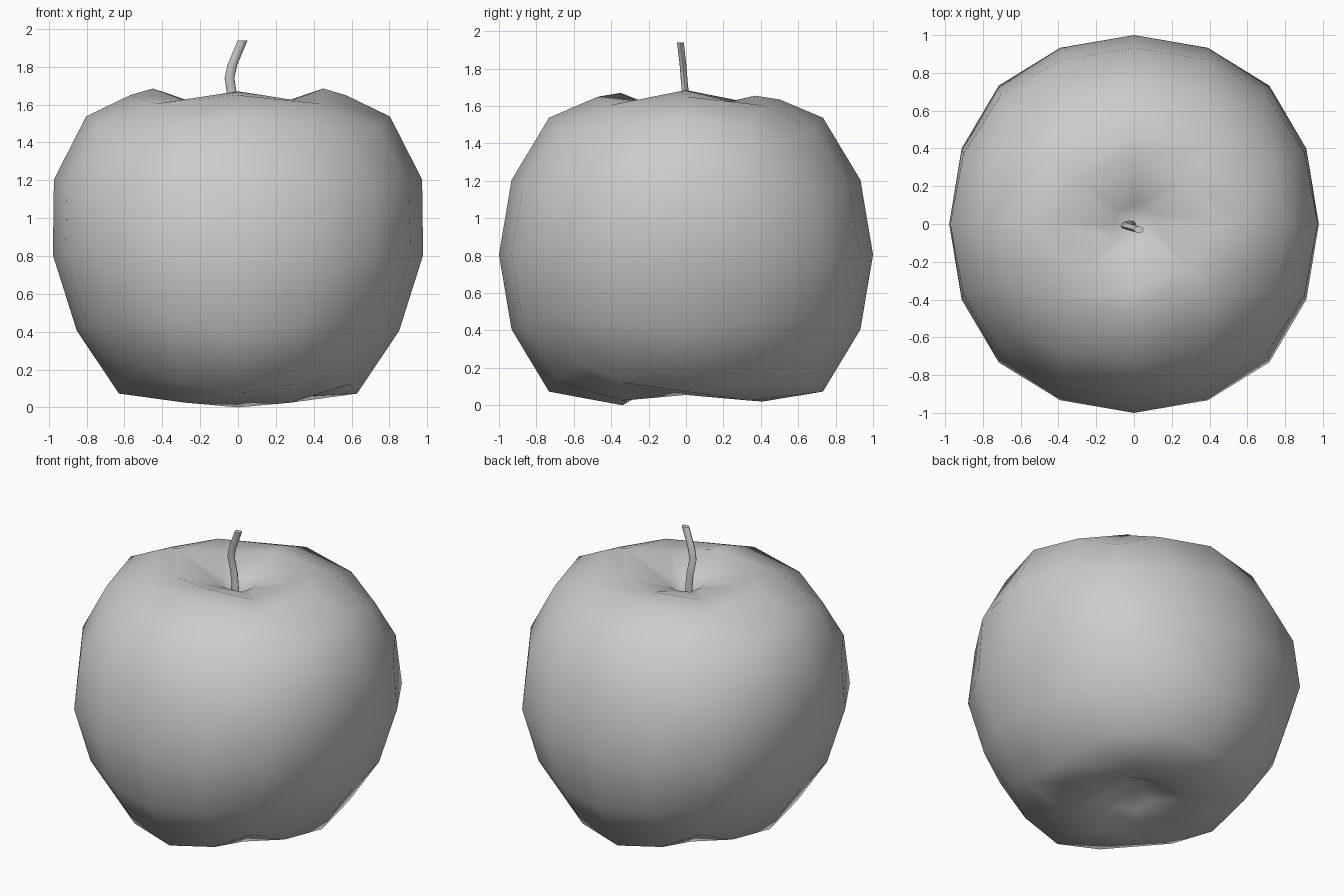
import bpy, bmesh, math
from mathutils import Vector

if "Cube" in bpy.data.objects:
    bpy.data.objects.remove(bpy.data.objects["Cube"])

# Apple body: cube smoothed twice into a quad sphere
bpy.ops.mesh.primitive_cube_add(size=2)
apple = bpy.context.object
apple.name = apple.data.name = "apple_body"
sub = apple.modifiers.new("round", 'SUBSURF')
sub.levels = 2
sub.use_limit_surface = False
bpy.ops.object.modifier_apply(modifier=sub.name)

bm = bmesh.new()
bm.from_mesh(apple.data)
r = max(v.co.y for v in bm.verts)
for v in bm.verts:
    v.co /= r


def ring8(side, front, back, diag):
    """Eight points counter-clockwise from +x: side (x,z), front/back (y,z), diag (x,y,z)."""
    dx, dy, dz = diag
    return [Vector(p) for p in (
        (side[0], 0, side[1]), (dx, dy, dz), (0, back[0], back[1]), (-dx, dy, dz),
        (-side[0], 0, side[1]), (-dx, -dy, dz), (0, front[0], front[1]), (dx, -dy, dz))]


def open_cap(sign):
    """Remove the pole vertex and return the eight-vertex ring around it."""
    pole = max(bm.verts, key=lambda v: v.co.z * sign)
    ring = {v for f in pole.link_faces for v in f.verts} - {pole}
    bmesh.ops.delete(bm, geom=[pole], context='VERTS')
    return sorted(ring, key=lambda v: round(math.atan2(v.co.y, v.co.x) % math.tau, 3) % 6.28)


def close_cap(outer, rings, centre):
    """Move the outer ring, then bridge inward through the rings to a centre point."""
    for v, p in zip(outer, rings[0]):
        v.co = p
    prev = outer
    for pts in rings[1:]:
        cur = [bm.verts.new(p) for p in pts]
        for i in range(8):
            j = (i + 1) % 8
            bm.faces.new((prev[i], prev[j], cur[j], cur[i]))
        prev = cur
    c = bm.verts.new(centre)
    for i in range(8):
        bm.faces.new((prev[i], prev[(i + 1) % 8], c))


top, bottom = open_cap(1), open_cap(-1)

# Taper: narrow base, broad shoulders
for v in bm.verts:
    v.co.z += 0.805
    v.co.x *= 0.848 + 0.162 * v.co.z

# Shoulder lobes and stem hollow
close_cap(top, [
    ring8((0.57, 1.65), (-0.47, 1.65), (0.50, 1.635), (0.43, 0.40, 1.605)),
    ring8((0.45, 1.685), (-0.35, 1.67), (0.37, 1.655), (0.29, 0.24, 1.625)),
    ring8((0.11, 1.57), (-0.10, 1.57), (0.10, 1.56), (0.08, 0.07, 1.56)),
], (0, 0, 1.48))

# Hollow underneath
close_cap(bottom, [
    ring8((0.30, 0.055), (-0.34, 0.0), (0.41, 0.02), (0.28, 0.34, 0.025)),
    ring8((0.16, 0.12), (-0.19, 0.10), (0.20, 0.10), (0.14, 0.14, 0.11)),
], (0, 0, 0.2))

bmesh.ops.recalc_face_normals(bm, faces=bm.faces)
for f in bm.faces:
    f.smooth = True
bm.to_mesh(apple.data)
bm.free()

# Bent stem: flattened eight-sided tube along a short path
path = [(-0.015, 0, 1.47), (-0.03, 0, 1.64), (-0.045, -0.01, 1.74), (-0.03, -0.015, 1.81), (0.025, -0.03, 1.94)]
bm = bmesh.new()
loops = []
for x, y, z in path:
    loops.append([bm.verts.new((x + 0.026 * math.cos(a), y + 0.018 * math.sin(a), z))
                  for a in (math.tau * k / 8 for k in range(8))])
for lo, hi in zip(loops, loops[1:]):
    for i in range(8):
        j = (i + 1) % 8
        bm.faces.new((lo[i], lo[j], hi[j], hi[i]))
bm.faces.new(loops[-1])
bm.faces.new(loops[0][::-1])
mesh = bpy.data.meshes.new("stem")
bm.to_mesh(mesh)
bm.free()
stem = bpy.data.objects.new("stem", mesh)
bpy.context.collection.objects.link(stem)
bpy.ops.object.select_all(action='DESELECT')
stem.select_set(True)
bpy.context.view_layer.objects.active = stem
bpy.ops.object.shade_smooth_by_angle(angle=math.radians(50))
